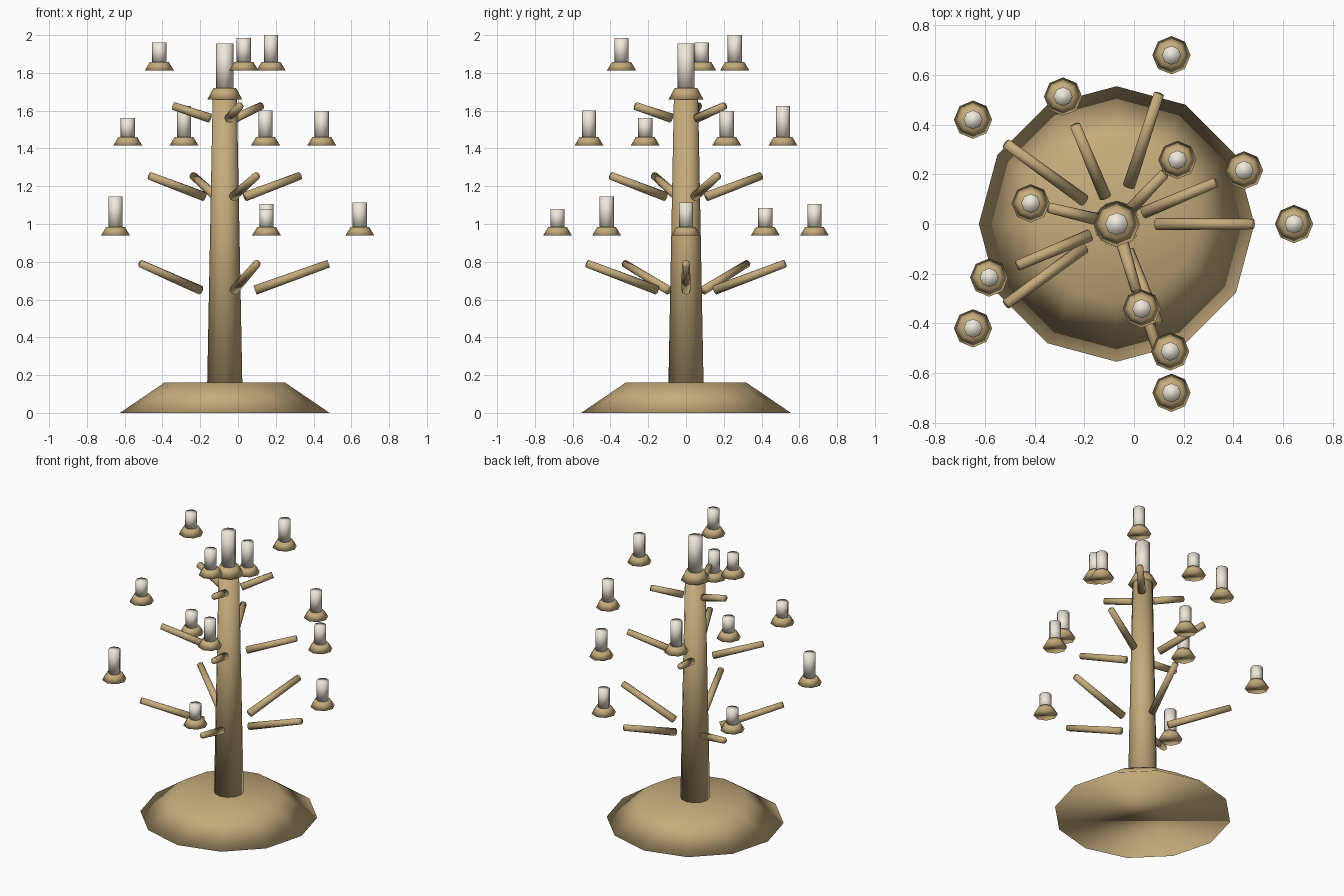
import bpy, math
from mathutils import Vector

if "Cube" in bpy.data.objects:
    bpy.data.objects.remove(bpy.data.objects["Cube"])

CX = -0.07  # trunk axis


def material(name, color):
    m = bpy.data.materials.new(name)
    m.diffuse_color = color
    m.use_nodes = True
    m.node_tree.nodes["Principled BSDF"].inputs["Base Color"].default_value = m.diffuse_color
    return m


wood = material("wood", (0.56, 0.41, 0.20, 1))
wax = material("wax", (0.86, 0.81, 0.70, 1))


def taper(name, a, b, r1, r2, sides, mat):
    """Tapered smooth cylinder from point a to point b."""
    a, b = Vector(a), Vector(b)
    d = b - a
    bpy.ops.mesh.primitive_cone_add(vertices=sides, radius1=r1, radius2=r2,
                                    depth=d.length, location=(a + b) / 2)
    ob = bpy.context.object
    ob.name = name
    if abs(d.x) + abs(d.y) > 1e-6:
        ob.rotation_euler = d.to_track_quat('Z', 'Y').to_euler()
    ob.data.materials.append(mat)
    bpy.ops.object.shade_smooth()
    return ob


def polar(r, ang, z):
    return (CX + r * math.cos(ang), r * math.sin(ang), z)


# base and trunk
taper("base", (CX, 0, 0), (CX, 0, 0.16), 0.555, 0.32, 12, wood)
taper("trunk", (CX, 0, 0.155), (CX, 0, 1.68), 0.093, 0.064, 12, wood)

# top cup and large candle
taper("top_cup", (CX, 0, 1.66), (CX, 0, 1.72), 0.092, 0.06, 8, wood)
taper("top_candle", (CX, 0, 1.72), (CX, 0, 1.955), 0.046, 0.046, 8, wax)

# tiers: first angle, branch start (r, z), branch end (r, z),
# cup radius from axis, cup bottom z, candle top heights
tiers = [
    (0.0, (0.16, 0.65), (0.55, 0.79), 0.715, 0.938, [1.115, 1.105, 1.085, 1.145, 1.08]),
    (22.8, (0.117, 1.145), (0.432, 1.255), 0.557, 1.415, [1.597, 1.625, 1.56, 1.60]),
    (46.5, (0.08, 1.56), (0.28, 1.625), 0.356, 1.813, [2.0, 1.96, 1.985]),
]
for t, (first, start, end, cup_r, cup_z, tops) in enumerate(tiers, 1):
    for i, top in enumerate(tops):
        ang = math.radians(first + 360 * i / len(tops))
        tag = f"{t}_{i + 1}"
        taper("branch_" + tag, polar(start[0], ang, start[1]),
              polar(end[0], ang, end[1]), 0.025, 0.021, 8, wood)
        taper("cup_" + tag, polar(cup_r, ang, cup_z),
              polar(cup_r, ang, cup_z + 0.045), 0.077, 0.05, 8, wood)
        taper("candle_" + tag, polar(cup_r, ang, cup_z + 0.045),
              polar(cup_r, ang, top), 0.038, 0.038, 8, wax)
